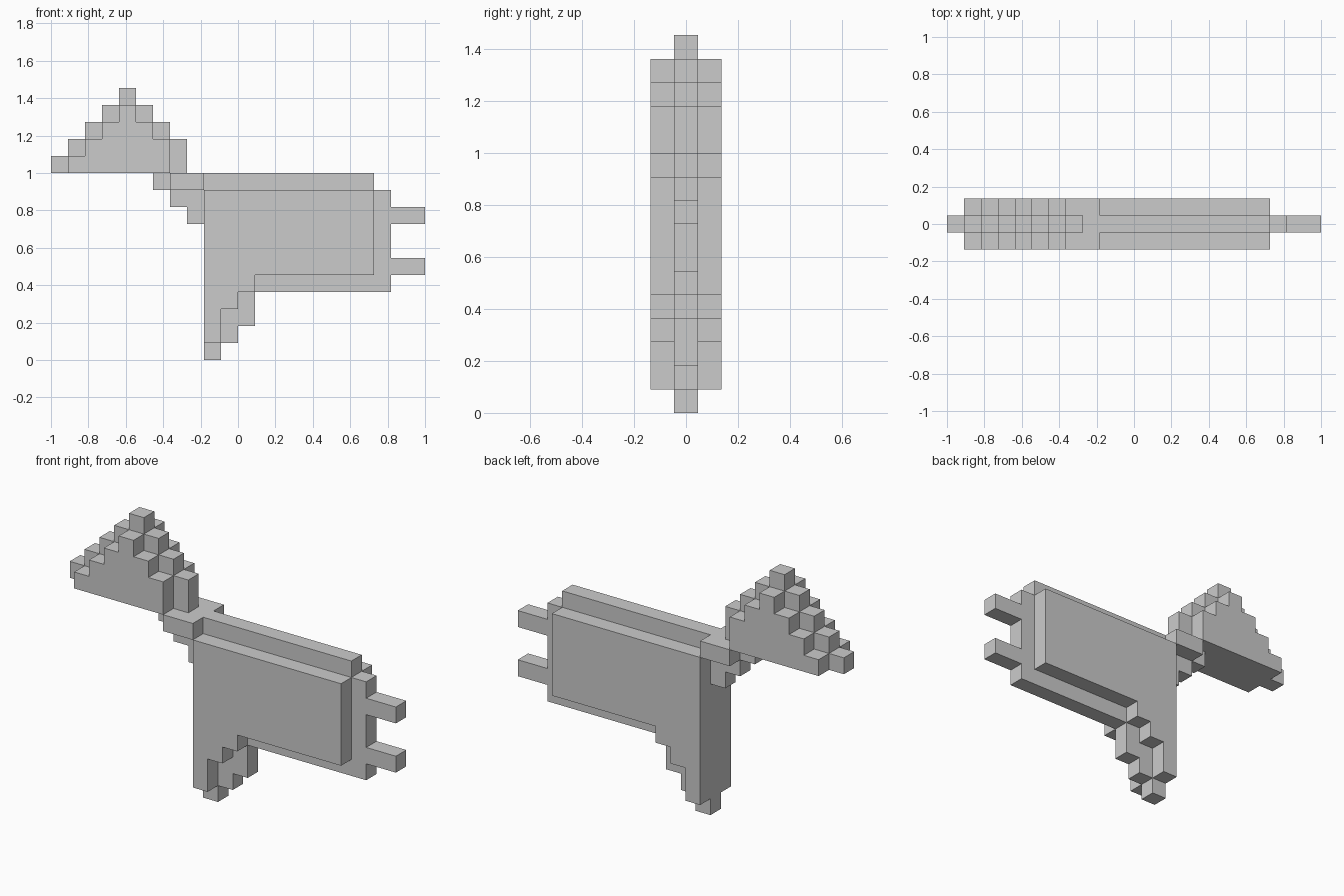
import bpy, bmesh
from mathutils import Vector

if "Cube" in bpy.data.objects:
    bpy.data.objects.remove(bpy.data.objects["Cube"])

U = 1 / 11  # block size: 22 blocks long, 3 wide, 16 high

# Each part: {row: (first column, end column)} for the middle layer and for both side layers
PARTS = {
    "head": ({11: (0, 8), 12: (1, 8), 13: (2, 7), 14: (3, 6), 15: (4, 5)},
             {11: (1, 7), 12: (2, 7), 13: (3, 6), 14: (4, 5)}),
    "neck": ({10: (6, 9), 9: (7, 9), 8: (8, 9)},
             {10: (7, 9)}),
    "body": ({10: (9, 19), **{r: (9, 20) for r in range(4, 10)}},
             {r: (9, 19) for r in range(5, 10)}),
    "leg": ({0: (9, 10), 1: (9, 11), 2: (9, 12), 3: (9, 12)},
            {1: (9, 10), 2: (9, 10), 3: (9, 11), 4: (9, 12)}),
    "upper_prong": ({8: (20, 22)}, {}),
    "lower_prong": ({5: (20, 22)}, {}),
}


def blocks(middle, sides):
    cells = {(x, 0, z) for z, (a, b) in middle.items() for x in range(a, b)}
    for y in (-1, 1):
        cells |= {(x, y, z) for z, (a, b) in sides.items() for x in range(a, b)}
    return cells


def build(name, cells, solid):
    """Skin the blocks with outward faces only, then merge flat areas."""
    bm = bmesh.new()
    verts = {}

    def vert(p):
        if p not in verts:
            verts[p] = bm.verts.new(((p[0] - 11) * U, (p[1] - 0.5) * U, p[2] * U))
        return verts[p]

    for c in sorted(cells):
        for axis in range(3):
            for side in (0, 1):
                n = list(c)
                n[axis] += 2 * side - 1
                if tuple(n) in solid:
                    continue
                j, k = (axis + 1) % 3, (axis + 2) % 3
                loop = []
                for dj, dk in ((0, 0), (1, 0), (1, 1), (0, 1)):
                    p = list(c)
                    p[axis] += side
                    p[j] += dj
                    p[k] += dk
                    loop.append(vert(tuple(p)))
                bm.faces.new(loop if side else loop[::-1])
    bmesh.ops.dissolve_limit(bm, angle_limit=0.01, verts=bm.verts[:], edges=bm.edges[:])
    mesh = bpy.data.meshes.new(name)
    bm.to_mesh(mesh)
    bm.free()
    bpy.context.collection.objects.link(bpy.data.objects.new(name, mesh))


part_cells = {name: blocks(*rows) for name, rows in PARTS.items()}
solid = set().union(*part_cells.values())
for name, cells in part_cells.items():
    build(name, cells, solid)
